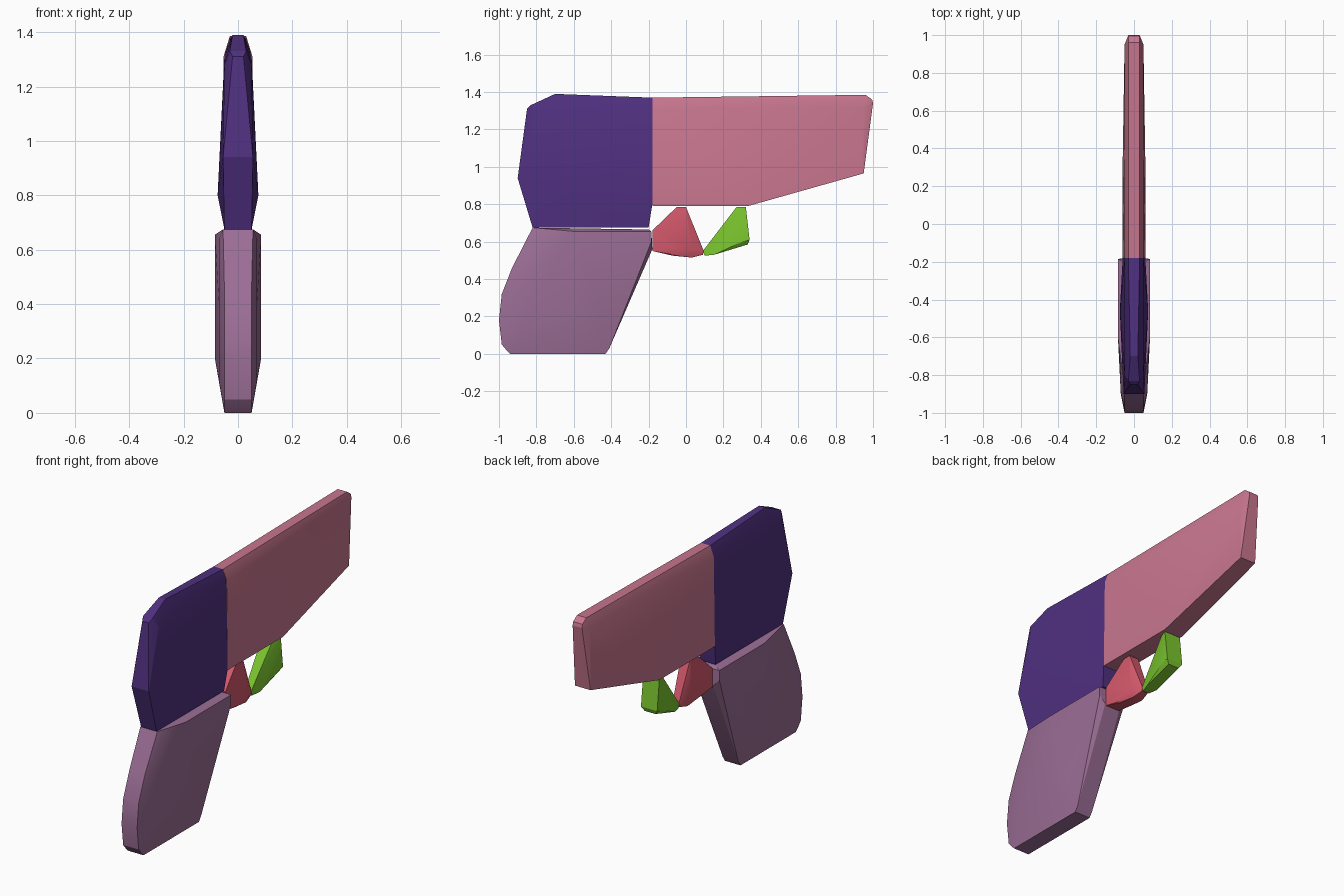
import bpy
import bmesh
import math

cube = bpy.data.objects.get("Cube")
if cube:
    bpy.data.objects.remove(cube, do_unlink=True)


def material(name, rgb):
    linear = [((c / 255 + 0.055) / 1.055) ** 2.4 for c in rgb] + [1.0]
    mat = bpy.data.materials.new(name)
    mat.use_nodes = True
    mat.diffuse_color = linear
    node = next(n for n in mat.node_tree.nodes if n.type == 'BSDF_PRINCIPLED')
    node.inputs["Base Color"].default_value = linear
    return mat


def faceted_part(name, mat, layers):
    """Convex solid, mirrored in x, from {half_width: side outline of (y, z)}."""
    bm = bmesh.new()
    for half_width, outline in layers.items():
        for y, z in outline:
            for side in (-1, 1):
                bm.verts.new((side * half_width, y, z))
    hull = bmesh.ops.convex_hull(bm, input=bm.verts[:])
    unused = {e for e in hull["geom_interior"] + hull["geom_unused"]
              if isinstance(e, bmesh.types.BMVert)}
    bmesh.ops.delete(bm, geom=list(unused), context='VERTS')
    bmesh.ops.dissolve_limit(bm, angle_limit=math.radians(1),
                             verts=bm.verts[:], edges=bm.edges[:])
    bmesh.ops.recalc_face_normals(bm, faces=bm.faces[:])
    mesh = bpy.data.meshes.new(name)
    bm.to_mesh(mesh)
    bm.free()
    mesh.materials.append(mat)
    obj = bpy.data.objects.new(name, mesh)
    bpy.context.collection.objects.link(obj)
    bpy.ops.object.select_all(action='DESELECT')
    obj.select_set(True)
    bpy.context.view_layer.objects.active = obj
    bpy.ops.object.shade_smooth_by_angle(angle=math.radians(20))
    return obj


# Handle, curved at the back and chamfered around the bottom
faceted_part("grip", material("mauve", (156, 110, 150)), {
    0.05: [(-0.94, 0), (-0.43, 0), (-0.41, 0.03), (-0.18, 0.56),
           (-0.82, 0.675), (-0.93, 0.46), (-0.985, 0.32), (-1, 0.18),
           (-0.985, 0.05), (-0.96, 0.02)],
    0.055: [(-0.2, 0.665), (-0.82, 0.675)],
    0.085: [(-0.185, 0.655), (-0.185, 0.6), (-0.45, 0.2),
            (-0.6, 0.2), (-0.6, 0.655)],
    0.07: [(-0.8, 0.64), (-0.89, 0.4), (-0.9, 0.12)],
})

# Rear body, widest low down and rounded at the top
faceted_part("rear_body", material("deep purple", (80, 48, 128)), {
    0.05: [(-0.82, 0.675), (-0.2, 0.675), (-0.8, 1.28), (-0.18, 1.31)],
    0.055: [(-0.9, 0.94)],
    0.075: [(-0.46, 0.8)],
    0.06: [(-0.18, 0.8)],
    0.03: [(-0.18, 1.37), (-0.83, 1.33)],
    0.02: [(-0.85, 1.31), (-0.7, 1.39)],
})

# Long front body with a bevelled top and end
faceted_part("front_body", material("dusty pink", (200, 118, 143)), {
    0.06: [(-0.18, 0.79), (0.33, 0.79)],
    0.05: [(0.95, 0.965), (0.95, 1.32)],
    0.053: [(-0.18, 1.31)],
    0.03: [(-0.18, 1.37), (0.96, 1.385), (0.995, 1.36), (1, 1.34)],
})

# Trigger block below the body
faceted_part("trigger", material("coral red", (213, 89, 108)), {
    0.03: [(-0.05, 0.785), (0, 0.785), (0.03, 0.515), (-0.07, 0.525)],
    0.045: [(-0.18, 0.55), (-0.18, 0.66)],
    0.05: [(-0.08, 0.57), (0.03, 0.56)],
    0.02: [(0.095, 0.55), (0.09, 0.53)],
})

# Front piece of the trigger guard
faceted_part("trigger_guard", material("leaf green", (123, 198, 46)), {
    0.035: [(0.27, 0.785), (0.15, 0.53), (0.33, 0.585)],
    0.052: [(0.32, 0.785), (0.34, 0.61), (0.3, 0.6)],
    0.02: [(0.09, 0.55), (0.1, 0.525)],
})
